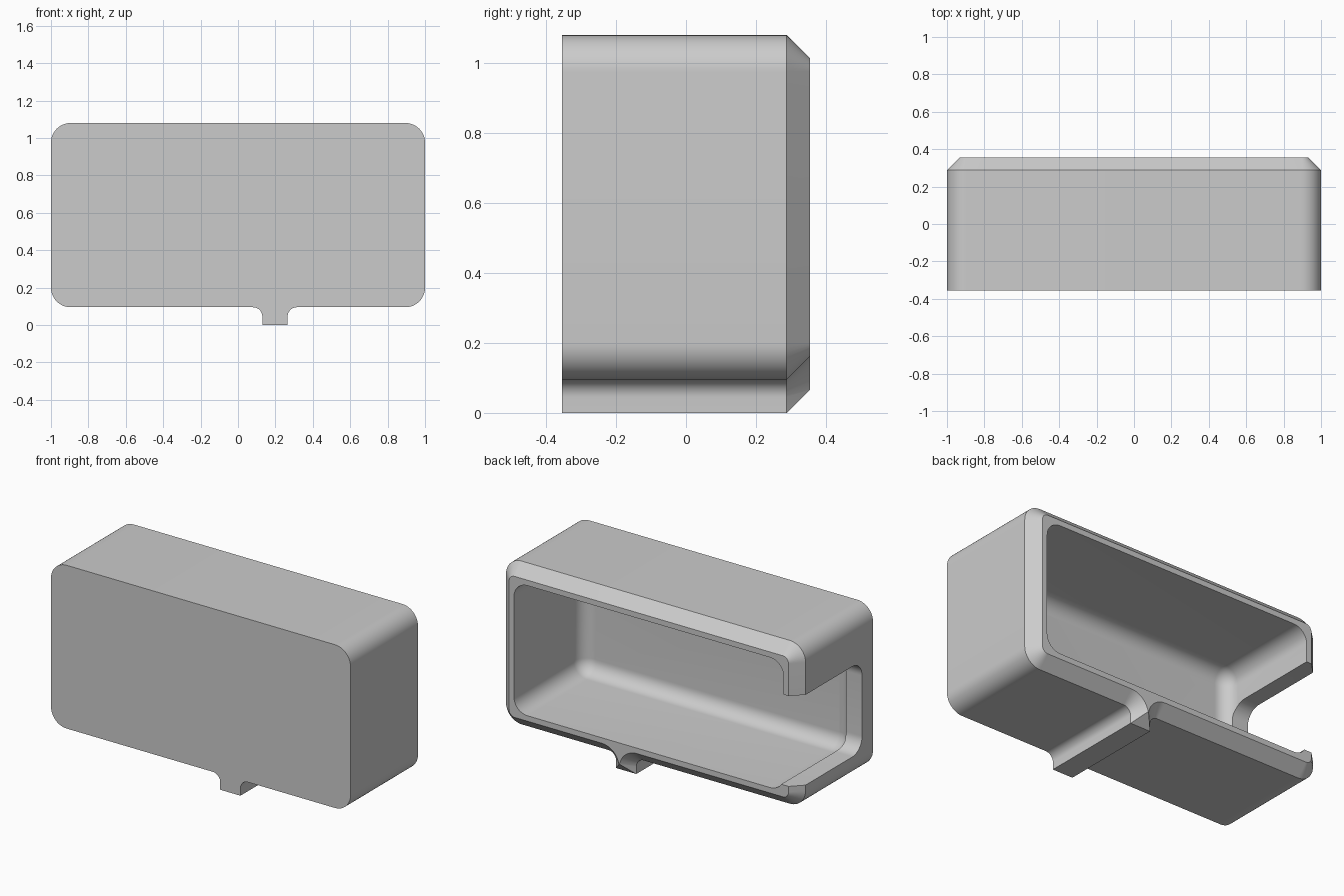
import bpy, bmesh, math

if "Cube" in bpy.data.objects:
    bpy.data.objects.remove(bpy.data.objects["Cube"], do_unlink=True)

grey = bpy.data.materials.new("light_grey")
grey.use_nodes = True
COLOUR = (0.6, 0.6, 0.6, 1)
grey.diffuse_color = COLOUR
grey.node_tree.nodes["Principled BSDF"].inputs["Base Color"].default_value = COLOUR

FRONT, BACK = -0.355, 0.355
BOTTOM, TOP = 0.095, 1.08
CHAMFER, WALL = 0.067, 0.1


def arc(cx, cy, r, start, end, steps=12):
    angles = [math.radians(start + (end - start) * i / steps) for i in range(steps + 1)]
    return [(cx + r * math.cos(a), cy + r * math.sin(a)) for a in angles]


def rounded_rect(x0, x1, y0, y1, r, inset=0):
    """Counterclockwise rounded rectangle, optionally offset inward."""
    points = []
    corners = [(x1 - r, y0 + r), (x1 - r, y1 - r), (x0 + r, y1 - r), (x0 + r, y0 + r)]
    for i, (cx, cy) in enumerate(corners):
        points += arc(cx, cy, r - inset, -90 + 90 * i, 90 * i)
    return points


def shell_outline(d):
    """Rounded body with a filleted foot below, offset inward by d."""
    left, right, fillet = 0.13, 0.265, 0.05
    cz = BOTTOM - fillet
    points = rounded_rect(-1, 1, BOTTOM, TOP, 0.105, d)
    points += arc(left - fillet, cz, fillet + d, 90, 0)
    points += [(left + d, d), (right - d, d)]
    points += arc(right + fillet, cz, fillet + d, 180, 90)
    return [(x, max(z, d)) for x, z in points]


def loft(name, layers, place):
    """Join equal-length outlines into a closed solid."""
    bm = bmesh.new()
    rings = [[bm.verts.new(place(a, b, depth)) for a, b in pts] for depth, pts in layers]
    for low, high in zip(rings, rings[1:]):
        n = len(low)
        for i in range(n):
            j = (i + 1) % n
            bm.faces.new((low[i], low[j], high[j], high[i]))
    bm.faces.new(rings[0])
    bm.faces.new(rings[-1])
    bmesh.ops.recalc_face_normals(bm, faces=bm.faces)
    mesh = bpy.data.meshes.new(name)
    bm.to_mesh(mesh)
    bm.free()
    mesh.materials.append(grey)
    obj = bpy.data.objects.new(name, mesh)
    bpy.context.collection.objects.link(obj)
    return obj


def along_y(a, b, depth):
    return (a, depth, b)


def along_x(a, b, depth):
    return (depth, a, b)


# Outer shell: sharp front edge, chamfered back edge
shell = loft("housing_shell", [
    (FRONT, shell_outline(0)),
    (BACK - CHAMFER, shell_outline(0)),
    (BACK, shell_outline(CHAMFER)),
], along_y)

# Cavity open at the back, filleted where it meets the front wall
inner_front, bend = -0.3, 0.085


def cavity_outline(d):
    return rounded_rect(-1 + WALL, 1 - WALL, BOTTOM + WALL, TOP - WALL, 0.09, d)


cavity_layers = [(BACK + 0.1, cavity_outline(0))]
for i in range(11):
    t = math.radians(9 * i)
    cavity_layers.append((inner_front + bend * (1 - math.sin(t)),
                          cavity_outline(bend * (1 - math.cos(t)))))
cavity = loft("cavity_cutter", cavity_layers, along_y)

# Rounded slot through one side wall, open at the back
slot_outline = rounded_rect(-0.25, BACK + 0.3, 0.235, 0.78, 0.09)
slot = loft("side_slot_cutter", [(-1.2, slot_outline), (-0.82, slot_outline)], along_x)

# Cut the openings
bpy.ops.object.select_all(action="DESELECT")
bpy.context.view_layer.objects.active = shell
shell.select_set(True)
for cutter in (cavity, slot):
    cutter.hide_render = True
    mod = shell.modifiers.new(cutter.name, "BOOLEAN")
    mod.operation = "DIFFERENCE"
    mod.solver = "EXACT"
    mod.object = cutter
    bpy.ops.object.modifier_apply(modifier=mod.name)
    bpy.data.objects.remove(cutter, do_unlink=True)

bpy.ops.object.shade_smooth_by_angle(angle=math.radians(30))
